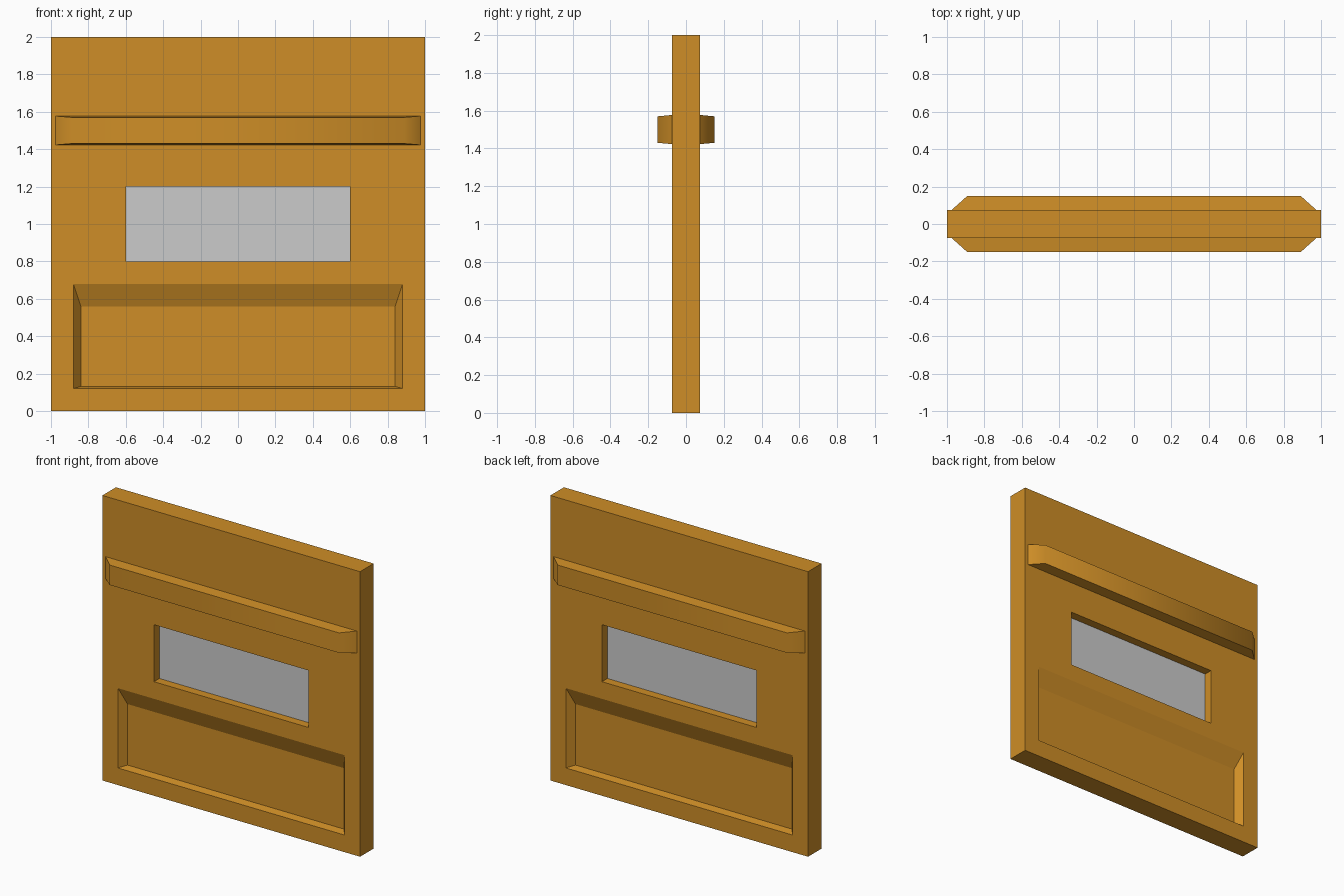
import bpy, bmesh, math

if "Cube" in bpy.data.objects:
    bpy.data.objects.remove(bpy.data.objects["Cube"])

wood = bpy.data.materials.new("wood")
wood.diffuse_color = (0.62, 0.27, 0.02, 1)
wood.use_nodes = True
wood.node_tree.nodes["Principled BSDF"].inputs["Base Color"].default_value = wood.diffuse_color


def loft(name, rects, material=None):
    """Solid through upright rectangles, each (y, half_width, z_low, z_high)."""
    bm = bmesh.new()
    rings = [[bm.verts.new(p) for p in ((-w, y, a), (w, y, a), (w, y, b), (-w, y, b))]
             for y, w, a, b in rects]
    for r, s in zip(rings, rings[1:]):
        for i in range(4):
            j = (i + 1) % 4
            bm.faces.new((r[i], r[j], s[j], s[i]))
    bm.faces.new(rings[0])
    bm.faces.new(rings[-1])
    bmesh.ops.recalc_face_normals(bm, faces=bm.faces)
    mesh = bpy.data.meshes.new(name)
    bm.to_mesh(mesh)
    bm.free()
    ob = bpy.data.objects.new(name, mesh)
    bpy.context.collection.objects.link(ob)
    if material:
        mesh.materials.append(material)
    return ob


def cut(target, cutter):
    mod = target.modifiers.new(cutter.name, 'BOOLEAN')
    mod.operation = 'DIFFERENCE'
    mod.solver = 'EXACT'
    mod.object = cutter
    bpy.context.view_layer.objects.active = target
    bpy.ops.object.modifier_apply(modifier=mod.name)
    bpy.data.objects.remove(cutter)


HALF = 0.075  # half thickness of the slab

# Main slab with the window opening
slab = loft("door_slab", [(-HALF, 1, 0, 2), (HALF, 1, 0, 2)], wood)
cut(slab, loft("window_cutter", [(-0.2, 0.6, 0.8, 1.2), (0.2, 0.6, 0.8, 1.2)], wood))

for side, label in ((-1, "front"), (1, "back")):
    # Sloped recess in the lower part of each face
    cut(slab, loft(label + "_recess_cutter", [
        (side * 0.025, 0.84, 0.132, 0.56),
        (side * HALF, 0.88, 0.12, 0.68),
        (side * 0.2, 0.88, 0.12, 0.68)], wood))
    # Raised rail with chamfered ends, softly shaded across the ends
    rail = loft(label + "_rail", [
        (side * HALF, 0.975, 1.423, 1.577),
        (side * 0.151, 0.89, 1.43, 1.57)], wood)
    bpy.ops.object.select_all(action='DESELECT')
    rail.select_set(True)
    bpy.context.view_layer.objects.active = rail
    bpy.ops.object.shade_smooth_by_angle(angle=math.radians(60))

# Grey window pane set in the middle of the opening
loft("window_pane", [(-0.015, 0.6, 0.8, 1.2), (0.015, 0.6, 0.8, 1.2)])
